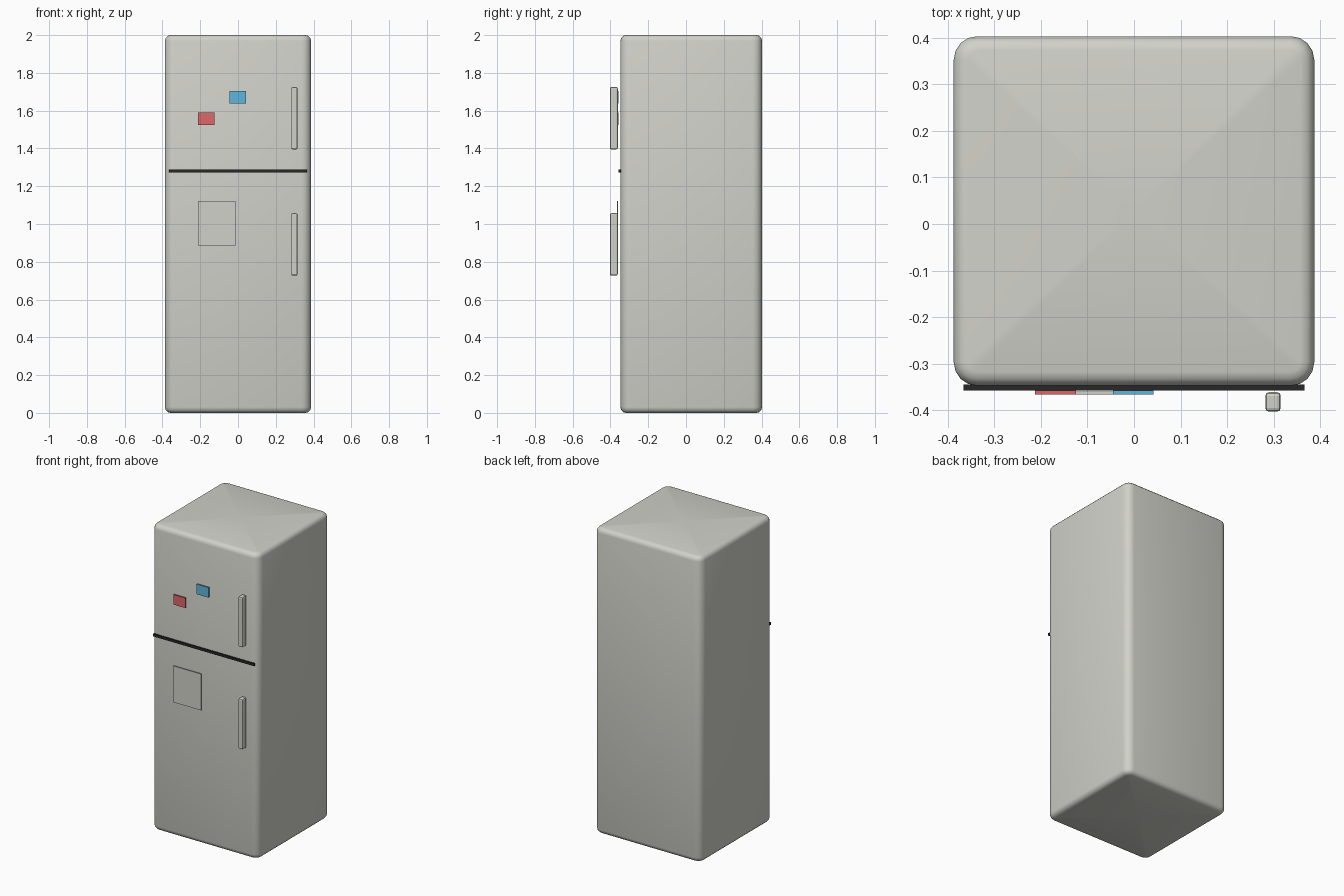
import bpy
import bmesh
from mathutils import Vector

cube = bpy.data.objects.get("Cube")
if cube:
    bpy.data.objects.remove(cube, do_unlink=True)


def make_material(name, rgb):
    mat = bpy.data.materials.new(name)
    mat.use_nodes = True
    color = (*rgb, 1.0)
    mat.diffuse_color = color
    bsdf = next(n for n in mat.node_tree.nodes if n.type == 'BSDF_PRINCIPLED')
    bsdf.inputs["Base Color"].default_value = color
    return mat


enamel = make_material("warm grey enamel", (0.64, 0.64, 0.59))
rubber = make_material("black rubber", (0.02, 0.02, 0.02))
red = make_material("red", (0.72, 0.14, 0.14))
blue = make_material("blue", (0.12, 0.46, 0.72))


def box_bmesh(low, high):
    low, high = Vector(low), Vector(high)
    bm = bmesh.new()
    bmesh.ops.create_cube(bm, size=1)
    bmesh.ops.scale(bm, vec=high - low, verts=bm.verts)
    bmesh.ops.translate(bm, vec=(low + high) / 2, verts=bm.verts)
    return bm


def finish(name, bm, mat, smooth=False):
    bmesh.ops.recalc_face_normals(bm, faces=bm.faces)
    for face in bm.faces:
        face.smooth = smooth
    mesh = bpy.data.meshes.new(name)
    bm.to_mesh(mesh)
    bm.free()
    mesh.materials.append(mat)
    obj = bpy.data.objects.new(name, mesh)
    bpy.context.collection.objects.link(obj)
    return obj


def bevel(bm, edges, width, segments):
    bmesh.ops.bevel(bm, geom=edges, offset=width, segments=segments,
                    profile=0.5, affect='EDGES')


def caps(bm):
    return [f for f in bm.faces if abs(f.normal.z) > 0.99]


# Cabinet: rounded uprights, then softened top and bottom rims
bm = box_bmesh((-0.387, -0.347, 0), (0.387, 0.403, 2))
bevel(bm, [e for e in bm.edges
           if abs(e.verts[0].co.z - e.verts[1].co.z) > 1], 0.05, 4)
bm.normal_update()
bevel(bm, list({e for f in caps(bm) for e in f.edges}), 0.03, 3)
bm.normal_update()
bmesh.ops.poke(bm, faces=caps(bm))
finish("cabinet", bm, enamel, smooth=True)

# Seal between the two doors
finish("door_seal", box_bmesh((-0.366, -0.357, 1.272), (0.366, -0.345, 1.288)), rubber)

# Door handles with chamfered edges
for name, z in (("freezer_handle", 1.395), ("fridge_handle", 0.727)):
    bm = box_bmesh((0.282, -0.403, z), (0.315, -0.361, z + 0.33))
    bevel(bm, bm.edges[:], 0.008, 2)
    finish(name, bm, enamel)

# Magnets and note on the doors
finish("red_magnet", box_bmesh((-0.212, -0.366, 1.525), (-0.125, -0.357, 1.59)), red)
finish("blue_magnet", box_bmesh((-0.045, -0.366, 1.638), (0.042, -0.357, 1.703)), blue)
finish("paper_note", box_bmesh((-0.212, -0.366, 0.885), (-0.012, -0.360, 1.123)), enamel)
